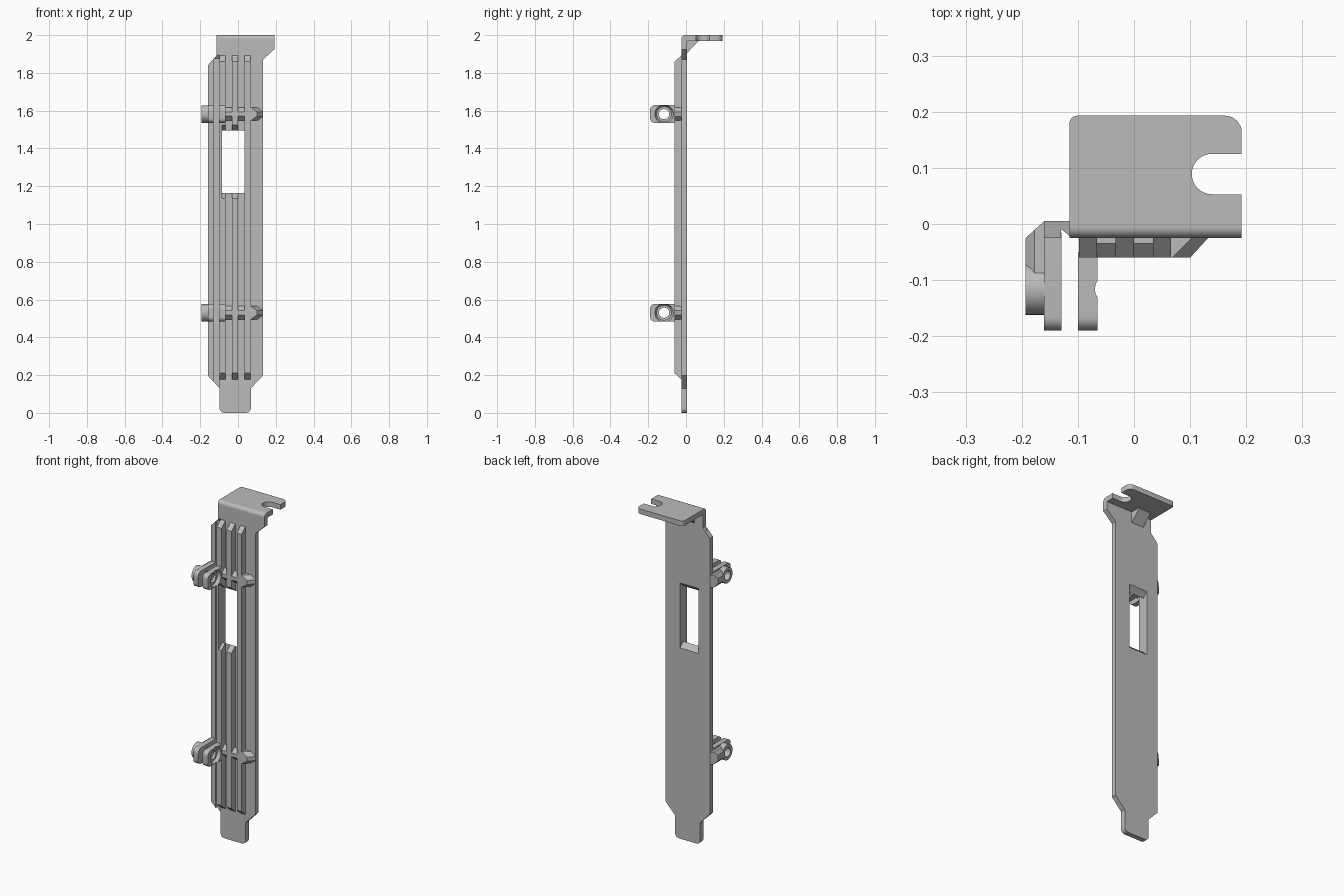
import bpy, bmesh, math
from mathutils import Vector

if "Cube" in bpy.data.objects:
    bpy.data.objects.remove(bpy.data.objects["Cube"], do_unlink=True)

grey = bpy.data.materials.new("plain_grey")
grey.use_nodes = True
grey.diffuse_color = (0.5, 0.5, 0.5, 1)
grey.node_tree.nodes["Principled BSDF"].inputs["Base Color"].default_value = (0.5, 0.5, 0.5, 1)

FRONT, BACK, RIB = -0.025, 0.005, -0.06


def finish(name, bm):
    bmesh.ops.recalc_face_normals(bm, faces=bm.faces)
    mesh = bpy.data.meshes.new(name)
    bm.to_mesh(mesh)
    bm.free()
    ob = bpy.data.objects.new(name, mesh)
    bpy.context.collection.objects.link(ob)
    mesh.materials.append(grey)
    return ob


def outline(corners, steps=8):
    """Corners are (u, v) or (u, v, radius); square corners may be rounded."""
    pts = []
    for i, c in enumerate(corners):
        p = Vector(c[:2])
        if len(c) == 2:
            pts.append(p)
            continue
        u = (Vector(corners[i - 1][:2]) - p).normalized()
        v = (Vector(corners[(i + 1) % len(corners)][:2]) - p).normalized()
        for s in range(steps + 1):
            a = math.pi / 2 * s / steps
            pts.append(p + c[2] * (u * (1 - math.sin(a)) + v * (1 - math.cos(a))))
    return pts


def prism(name, axis, corners, a, b):
    """Extrude an outline from a to b along an axis."""
    place = {"x": lambda p, d: (d, p.x, p.y),
             "y": lambda p, d: (p.x, d, p.y),
             "z": lambda p, d: (p.x, p.y, d)}[axis]
    pts = outline(corners)
    bm = bmesh.new()
    lo = [bm.verts.new(place(p, a)) for p in pts]
    hi = [bm.verts.new(place(p, b)) for p in pts]
    bm.faces.new(lo)
    bm.faces.new(hi)
    for i in range(len(pts)):
        bm.faces.new((lo[i - 1], lo[i], hi[i], hi[i - 1]))
    return finish(name, bm)


def hull(name, points):
    bm = bmesh.new()
    for p in points:
        bm.verts.new(p)
    bmesh.ops.convex_hull(bm, input=bm.verts)
    bmesh.ops.dissolve_limit(bm, angle_limit=0.01, verts=bm.verts, edges=bm.edges)
    return finish(name, bm)


def round_x(name, x0, x1, r0, r1, y, z, n=32):
    """Cylinder or cone lying along x."""
    bm = bmesh.new()
    rings = [[bm.verts.new((x, y + r * math.cos(math.tau * i / n), z + r * math.sin(math.tau * i / n)))
              for i in range(n)] for x, r in ((x0, r0), (x1, r1))]
    for ring in rings:
        bm.faces.new(ring)
    for i in range(n):
        bm.faces.new((rings[0][i - 1], rings[0][i], rings[1][i], rings[1][i - 1]))
    return finish(name, bm)


def cut(targets, cutter):
    for ob in targets:
        mod = ob.modifiers.new("cut", "BOOLEAN")
        mod.operation, mod.solver, mod.object = "DIFFERENCE", "EXACT", cutter
        bpy.context.view_layer.objects.active = ob
        bpy.ops.object.modifier_apply(modifier=mod.name)
    bpy.data.objects.remove(cutter, do_unlink=True)


# Main plate with bottom tongue and shoulders
plate = prism("main_plate", "y", [
    (-0.097, 0, 0.025), (0.068, 0, 0.025), (0.068, 0.13), (0.132, 0.197),
    (0.132, 1.87), (0.192, 1.925), (0.192, 1.97), (-0.115, 1.97),
    (-0.115, 1.89), (-0.16, 1.84), (-0.16, 0.197), (-0.097, 0.13)], FRONT, BACK)
parts = [plate]

# Long groove beside the left strip
cut([plate], prism("groove_cutter", "x", [
    (-0.1, 0.1), (-0.01, 0.1), (-0.01, 1.875), (-0.025, 1.895), (-0.1, 1.895)], -0.13, -0.098))

# Rounded bend and slotted mounting flange
parts.append(prism("flange_bend", "x", [
    (FRONT, 1.97), (BACK, 1.97), (BACK, 2), (FRONT, 2, 0.02)], -0.115, 0.192))
parts.append(prism("mounting_flange", "z", [
    (-0.115, BACK), (0.192, BACK), (0.192, 0.053), (0.103, 0.053, 0.036),
    (0.103, 0.125, 0.036), (0.192, 0.125), (0.192, 0.193, 0.03), (-0.115, 0.193, 0.014)], 1.97, 2))
parts.append(prism("flange_gusset", "x", [
    (0, 1.905), (BACK, 1.905), (0.065, 1.965), (0.065, 1.975), (0, 1.975)], -0.06, 0.02))

# Vertical ribs with chamfered ends
ribs = []
for label, x0, x1 in (("right", -0.098, -0.066), ("middle", -0.033, 0), ("left", 0.034, 0.066)):
    ribs.append(prism(label + "_rib", "x", [
        (RIB, 0.21), (FRONT, 0.178), (-0.015, 0.178), (-0.015, 1.892),
        (FRONT, 1.892), (RIB, 1.86)], x0, x1))
parts += ribs

# Window, flared to the front and the back
cut([plate] + ribs[:2], prism("window_cutter", "x", [
    (-0.07, 1.126), (FRONT, 1.164), (0.015, 1.126),
    (0.015, 1.532), (FRONT, 1.494), (-0.07, 1.532)], -0.085, 0.035))

# Two hinge clamps, each with a cross bar
for label, z in (("lower", 0.53), ("upper", 1.582)):
    py = -0.116

    # Cross bar between the ribs and its pointed end
    parts.append(prism(label + "_cross_bar", "x", [
        (-0.015, z - 0.035), (-0.035, z - 0.035), (RIB, z - 0.011),
        (RIB, z + 0.011), (-0.035, z + 0.035), (-0.015, z + 0.035)], -0.08, 0.05))
    tip = []
    for s in (-1, 1):
        tip += [(x, y, z + s * 0.035) for x, y in ((0.06, -0.02), (0.06, RIB), (0.068, RIB), (0.103, FRONT), (0.103, -0.02))]
        tip += [(x, y, z + s * 0.012) for x, y in ((0.1, RIB), (0.132, FRONT), (0.132, -0.02))]
    parts.append(hull(label + "_bar_tip", tip))

    # Ears
    ears = []
    for side, x0, x1, back in (("outer", -0.16, -0.129, -0.015), ("inner", -0.1, -0.065, -0.05)):
        ears.append(prism(f"{label}_{side}_ear", "x", [
            (-0.19, z - 0.047, 0.025), (back, z - 0.047),
            (back, z + 0.047), (-0.19, z + 0.047, 0.025)], x0, x1))

    # Round boss and the arm that carries it
    boss = round_x(label + "_boss", -0.193, -0.155, 0.046, 0.046, py, z)
    arm_pts = []
    for s in (-1, 1):
        arm_pts += [(x, y, z + s * 0.036) for x, y in ((-0.155, BACK), (-0.16, BACK), (-0.177, -0.01), (-0.177, py), (-0.155, py))]
        arm_pts += [(x, y, z + s * 0.017) for x, y in ((-0.193, FRONT), (-0.193, py))]
    arm = hull(label + "_boss_arm", arm_pts)

    # Pin hole and countersink
    cut(ears + [boss, arm], round_x("hole_cutter", -0.3, 0, 0.027, 0.027, py, z))
    cut(ears[1:], round_x("sink_cutter", -0.084, -0.06, 0.04, 0.052, py, z))
    parts += ears + [boss, arm]

# Smooth only the curved faces
bpy.ops.object.select_all(action="DESELECT")
for ob in parts:
    ob.select_set(True)
bpy.context.view_layer.objects.active = plate
bpy.ops.object.shade_smooth_by_angle(angle=math.radians(25))
